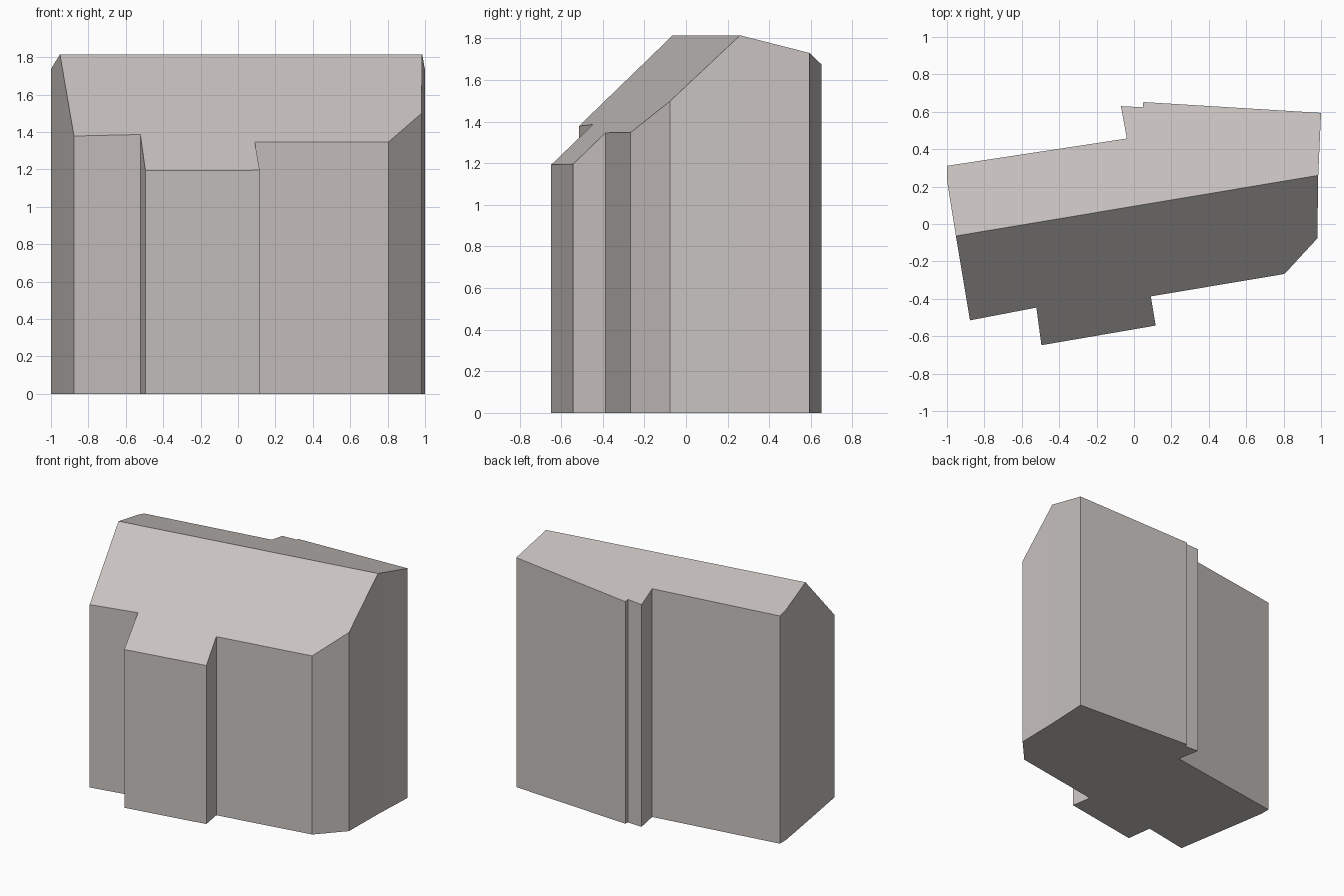
import bpy
import bmesh
from mathutils import Vector

if "Cube" in bpy.data.objects:
    bpy.data.objects.remove(bpy.data.objects["Cube"])

# Ridge line of the asymmetric pitched roof
RIDGE_Z = 1.815
ridge_left = Vector((-0.952, -0.064))
ridge_right = Vector((0.985, 0.26))
along = (ridge_right - ridge_left).normalized()
front_dir = Vector((along.y, -along.x))
FRONT_PITCH, BACK_PITCH = 0.955, 0.26

# Footprint halves, each running from one ridge end to the other
front_outline = [(-0.952, -0.064), (-0.877, -0.515), (-0.522, -0.447),
                 (-0.495, -0.648), (0.116, -0.543), (0.09, -0.387),
                 (0.805, -0.267), (0.98, -0.077), (0.985, 0.26)]
back_outline = [(1.0, 0.594), (0.05, 0.652), (0.047, 0.624), (-0.07, 0.63),
                (-0.038, 0.457), (-1.0, 0.311), (-1.0, 0.235)]


def roof_height(p):
    d = (Vector(p) - ridge_left).dot(front_dir)
    return RIDGE_Z - (d * FRONT_PITCH if d > 0 else -d * BACK_PITCH)


# Building body: floor, walls rising to the eaves, two roof slopes
outline = front_outline + back_outline
n, nf = len(outline), len(front_outline)
bm = bmesh.new()
low = [bm.verts.new((x, y, 0)) for x, y in outline]
top = [bm.verts.new((x, y, roof_height((x, y)))) for x, y in outline]
bm.faces.new(low[::-1])
for i in range(n):
    j = (i + 1) % n
    bm.faces.new((low[i], low[j], top[j], top[i]))
bm.faces.new(top[:nf])
bm.faces.new(top[nf - 1:] + [top[0]])
bm.normal_update()

mesh = bpy.data.meshes.new("building")
bm.to_mesh(mesh)
bm.free()
building = bpy.data.objects.new("building", mesh)
bpy.context.collection.objects.link(building)

# Single warm grey
grey = bpy.data.materials.new("warm grey")
grey.diffuse_color = (0.58, 0.545, 0.525, 1)
grey.use_nodes = True
grey.node_tree.nodes["Principled BSDF"].inputs["Base Color"].default_value = grey.diffuse_color
mesh.materials.append(grey)
